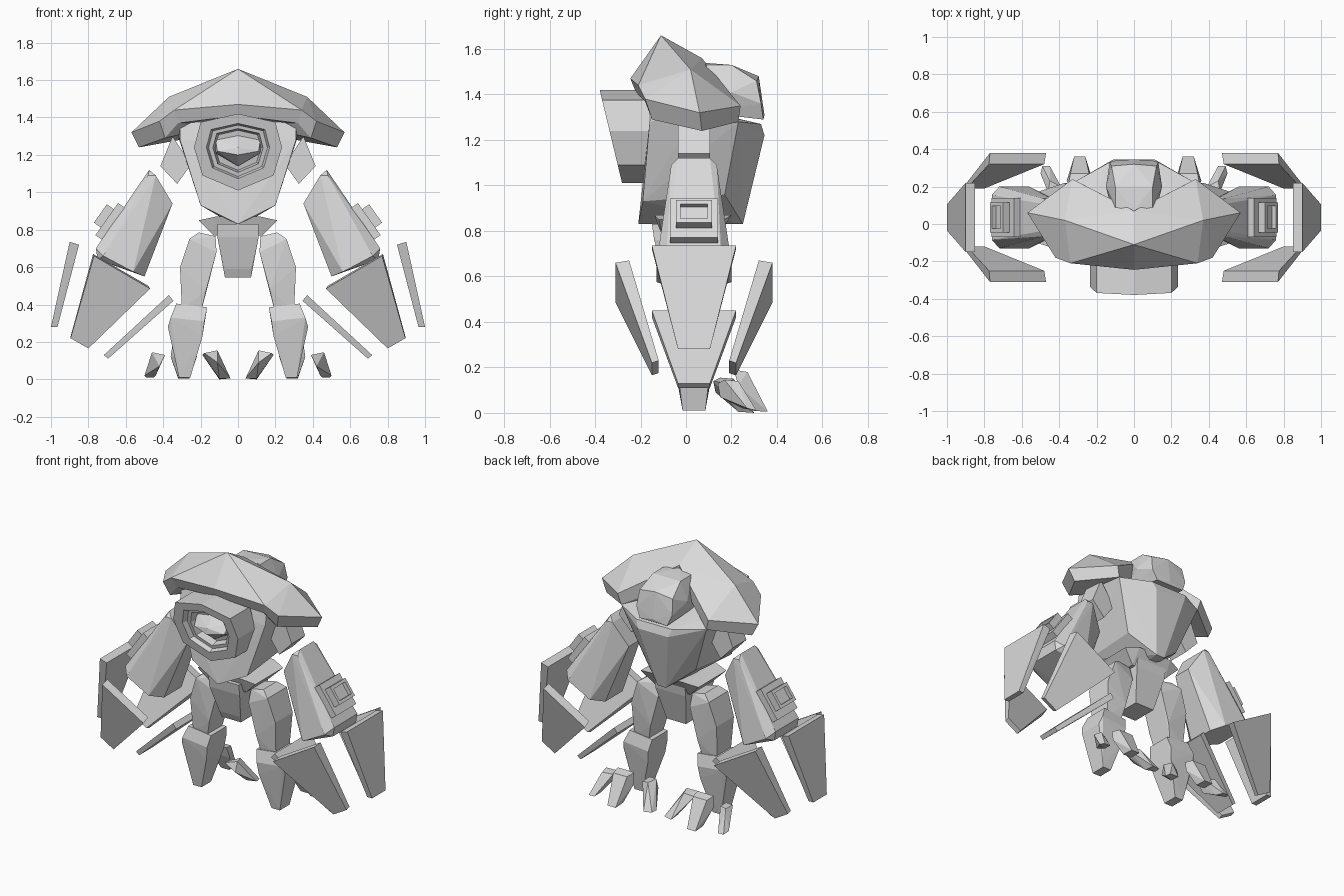
import bpy, bmesh
from mathutils import Vector

grey = bpy.data.materials.new("armour_grey")
grey.diffuse_color = (0.7, 0.7, 0.7, 1)
YC = 0.035  # centre plane of the arms


def finish(name, bm):
    bmesh.ops.recalc_face_normals(bm, faces=bm.faces)
    me = bpy.data.meshes.new(name)
    bm.to_mesh(me)
    bm.free()
    me.materials.append(grey)
    ob = bpy.data.objects.new(name, me)
    bpy.context.collection.objects.link(ob)
    return ob


def hull(name, pts):
    """Faceted convex block around a few corner points."""
    bm = bmesh.new()
    for p in pts:
        bm.verts.new(p)
    r = bmesh.ops.convex_hull(bm, input=bm.verts)
    dead = {e for e in r["geom_interior"] + r["geom_unused"] if isinstance(e, bmesh.types.BMVert)}
    bmesh.ops.delete(bm, geom=list(dead), context='VERTS')
    bmesh.ops.dissolve_limit(bm, angle_limit=0.03, verts=bm.verts, edges=bm.edges)
    return finish(name, bm)


def mx(pts):
    return list(pts) + [(-x, y, z) for x, y, z in pts]


def my(pts):
    """Points (x, half depth, z) on both sides of the arm centre plane."""
    return [(x, YC + s * h, z) for x, h, z in pts for s in (-1, 1)]


def pair(name, pts):
    hull("right_" + name, pts)
    hull("left_" + name, [(-x, y, z) for x, y, z in pts])


# Shell hood: half surface, mirrored
top = [(0, .07, 1.56), (.33, .24, 1.35), (.57, .06, 1.32), (.42, -.18, 1.38), (.34, -.21, 1.44), (0, -.245, 1.47)]
low = [(0, .05, 1.44), (.31, .23, 1.28), (.53, .07, 1.24), (.39, -.15, 1.29), (.32, -.18, 1.37), (0, -.22, 1.41)]
bm = bmesh.new()
T = [bm.verts.new(p) for p in top]
L = [bm.verts.new(p) for p in low]
apex = bm.verts.new((0, -.11, 1.66))
brow = bm.verts.new((.37, .02, 1.51))
core = bm.verts.new((0, 0, 1.38))
for i in range(5):
    bm.faces.new((T[i], T[i + 1], L[i + 1], L[i]))
    bm.faces.new((L[i], L[i + 1], core))
    if i < 4:
        bm.faces.new((brow, T[i], T[i + 1]))
bm.faces.new((apex, T[4], T[5]))
bm.faces.new((apex, brow, T[4]))
bm.faces.new((apex, T[0], brow))
ob = finish("shell_hood", bm)
ob.modifiers.new("mirror", 'MIRROR')

# Torso and rear pod
hull("torso", mx([(.31, -.14, 1.38), (.31, -.16, 1.28), (.2, -.19, .93), (0, -.21, .83), (.33, .05, 1.33),
                  (.31, .23, 1.28), (.13, .33, 1.27), (.11, .345, 1.22), (.19, .17, .96), (.03, .25, .83)]))
hull("rear_pod", mx([(0, .07, 1.54), (.10, .09, 1.53), (.12, .08, 1.32), (.15, .2, 1.41), (.10, .2, 1.53),
                     (.12, .31, 1.46), (.13, .33, 1.36), (.10, .34, 1.29), (0, .345, 1.31), (0, .32, 1.48)]))

# Eye housing: tilted octagon with stepped recess
octo = [(0, 1.42), (.2, 1.375), (.235, 1.24), (.19, 1.09), (0, 1.01), (-.19, 1.09), (-.235, 1.24), (-.2, 1.375)]
bm = bmesh.new()
rings = []
for s, d in ((1, None), (1, 0), (.72, 0), (.67, .035), (.57, .035), (.52, .09)):
    ring = []
    for x, z in octo:
        zz = 1.235 + (z - 1.235) * s
        y = -.16 if d is None else -.335 - .24 * (zz - 1.235) + d
        ring.append(bm.verts.new((x * s, y, zz)))
    rings.append(ring)
for a, b in zip(rings, rings[1:]):
    for i in range(8):
        j = (i + 1) % 8
        bm.faces.new((a[i], a[j], b[j], b[i]))
bm.faces.new(rings[-1])
bm.faces.new(rings[0])
finish("eye_housing", bm)
hull("eye", mx([(0, -.25, 1.315), (.12, -.25, 1.285), (.12, -.25, 1.21), (0, -.24, 1.14),
                (.11, -.30, 1.22), (0, -.325, 1.20), (0, -.32, 1.24)]))

# Pelvis
hull("waist", mx([(.21, -.12, .85), (.12, -.14, .87), (.13, -.10, .77), (.21, .17, .85), (.12, .2, .87), (.13, .14, .77)]))
hull("pelvis", mx([(.11, -.15, .83), (.11, -.14, .76), (.07, -.09, .59), (.07, -.07, .545),
                   (.11, .17, .83), (.11, .16, .76), (.07, .11, .59), (.07, .1, .545)]))

# Arms
pair("shoulder_link", my([(.415, .07, 1.14), (.325, .07, 1.045), (.35, .07, 1.30), (.25, .07, 1.15)]))
pair("upper_arm", my([(.475, .07, 1.12), (.44, .10, 1.09), (.48, .10, 1.09), (.35, .06, .94), (.50, .09, .55),
                      (.56, .165, .575), (.72, .165, .66), (.76, .12, .70), (.75, .12, .64)]))

# Arm vent: boxes laid along the outer slope of the arm
U, N, O = Vector((.577, 0, -.816)), Vector((.816, 0, .577)), Vector((.48, YC, 1.11))


def slope_box(name, t0, t1, n0, n1, y0, y1):
    pts = [tuple(O + U * t + N * n + Vector((0, y, 0))) for t in (t0, t1) for n in (n0, n1) for y in (y0, y1)]
    pair(name, pts)


slope_box("vent_base", .23, .44, -.03, .035, -.105, .105)
slope_box("vent_core", .29, .37, .03, .055, -.06, .06)
slope_box("vent_top_bar", .27, .29, .02, .08, -.08, .08)
slope_box("vent_bottom_bar", .37, .39, .02, .08, -.08, .08)
for nm, s in (("front", -1), ("back", 1)):
    slope_box("vent_" + nm + "_bar", .27, .39, .02, .08, min(s * .06, s * .08), max(s * .06, s * .08))

# Four claw plates around each wrist
pair("outer_plate", my([(.85, .185, .72), (.90, .185, .735), (1.0, .07, .28), (.965, .07, .28)]))
pair("inner_plate", my([(.345, .185, .42), (.37, .185, .45), (.717, .07, .13), (.695, .07, .11)]))
claw = [(.77, -.31, .66), (.47, -.31, .485), (.895, -.15, .22), (.80, -.15, .165),
        (.775, -.25, .67), (.48, -.25, .50), (.895, -.12, .23), (.80, -.12, .175)]
pair("front_plate", claw)
pair("back_plate", [(x, 2 * YC - y, z) for x, y, z in claw])

# Legs
pair("thigh", my([(.21, .07, .785), (.12, .07, .765), (.115, .09, .68), (.26, .10, .75), (.31, .09, .60),
                  (.30, .07, .37), (.20, .07, .35), (.17, .09, .48)]))
pair("shin", my([(.33, .08, .405), (.165, .08, .385), (.18, .10, .31), (.375, .08, .28), (.36, .10, .33),
                 (.19, .09, .23), (.315, .05, .01), (.255, .05, .01)]))

# Rear toes, three per foot
pair("middle_toe", [(.23, .21, .19), (.35, .21, .19), (.24, .27, .18), (.34, .27, .18), (.22, .23, .12),
                    (.36, .23, .12), (.26, .36, .005), (.32, .36, .005), (.26, .28, .01), (.32, .28, .01)])
pair("inner_toe", [(.11, .15, .155), (.18, .12, .14), (.13, .21, .15), (.19, .18, .13), (.11, .13, .09),
                   (.04, .25, .005), (.10, .30, 0), (.045, .29, .005), (.10, .23, .005)])
pair("outer_toe", [(.39, .14, .13), (.46, .17, .145), (.39, .20, .13), (.45, .23, .14), (.42, .15, .07),
                   (.44, .25, .02), (.50, .27, .02), (.45, .31, .01), (.49, .31, .01)])
